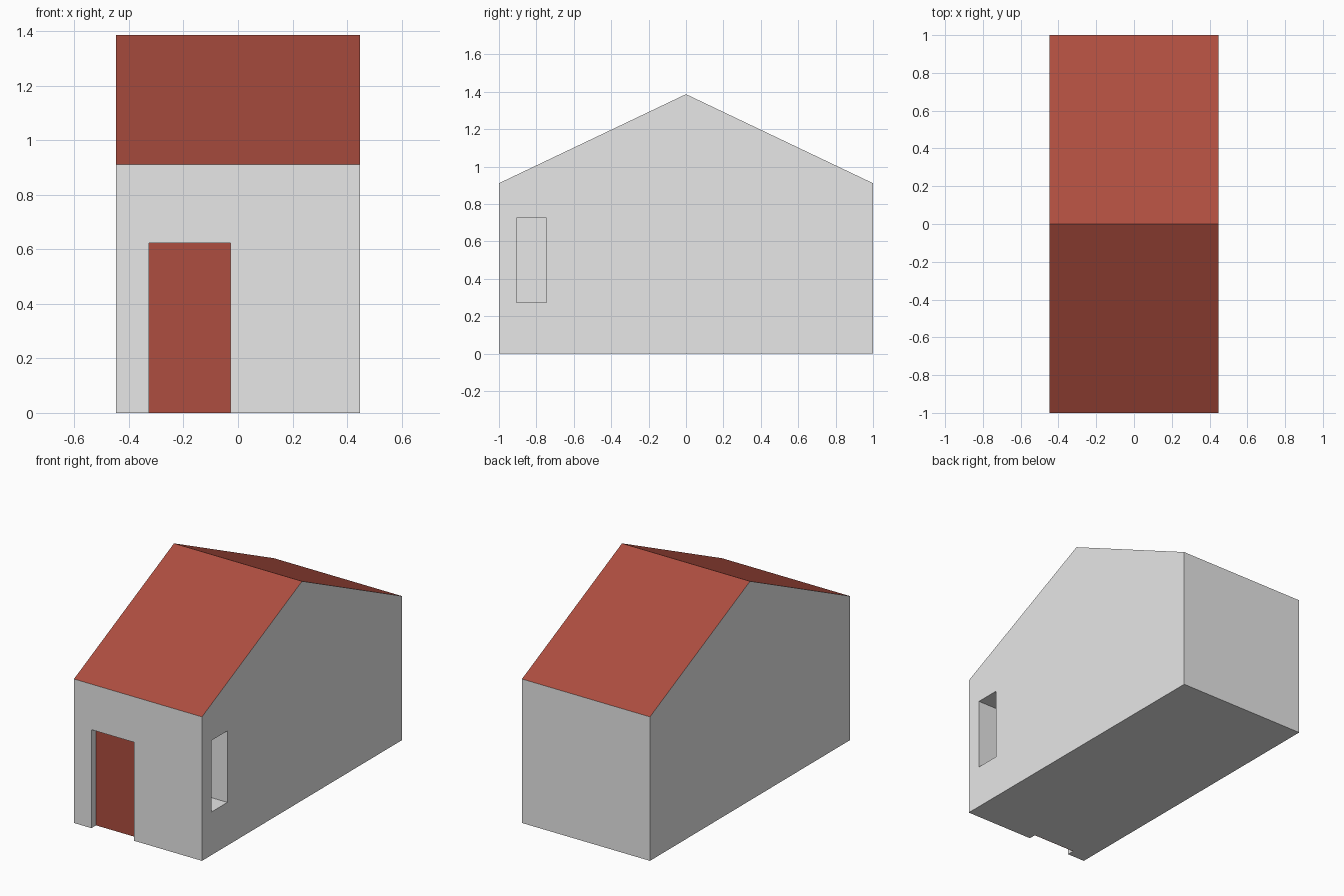
import bpy, bmesh

if "Cube" in bpy.data.objects:
    bpy.data.objects.remove(bpy.data.objects["Cube"])

HALF_W, HALF_D, EAVE, RIDGE = 0.448, 1.0, 0.911, 1.387
DOOR_X, DOOR_H, DOOR_DEPTH = (-0.326, -0.028), 0.623, 0.05
WIN_Y, WIN_Z, WIN_DEPTH = (-0.906, -0.746), (0.273, 0.725), 0.2


def material(name, rgb):
    mat = bpy.data.materials.new(name)
    mat.diffuse_color = (*rgb, 1)
    mat.use_nodes = True
    mat.node_tree.nodes["Principled BSDF"].inputs["Base Color"].default_value = mat.diffuse_color
    return mat


wall_grey = material("wall_grey", (0.8, 0.8, 0.8))
roof_red = material("brick_red", (0.42, 0.075, 0.05))


def add_object(name, bm, *mats):
    bmesh.ops.recalc_face_normals(bm, faces=bm.faces)
    mesh = bpy.data.meshes.new(name)
    bm.to_mesh(mesh)
    bm.free()
    for mat in mats:
        mesh.materials.append(mat)
    obj = bpy.data.objects.new(name, mesh)
    bpy.context.collection.objects.link(obj)
    return obj


def box(name, x, y, z, mat):
    bm = bmesh.new()
    bmesh.ops.create_cube(bm, size=1)
    for v in bm.verts:
        v.co = [a + (c + 0.5) * (b - a) for c, (a, b) in zip(v.co, (x, y, z))]
    return add_object(name, bm, mat)


# House: gable profile extruded along x
bm = bmesh.new()
profile = [(-HALF_D, 0), (HALF_D, 0), (HALF_D, EAVE), (0, RIDGE), (-HALF_D, EAVE)]
gable = bm.faces.new([bm.verts.new((-HALF_W, y, z)) for y, z in profile])
ext = bmesh.ops.extrude_face_region(bm, geom=[gable], use_keep_orig=True)
new_verts = [g for g in ext["geom"] if isinstance(g, bmesh.types.BMVert)]
bmesh.ops.translate(bm, verts=new_verts, vec=(2 * HALF_W, 0, 0))
house = add_object("house", bm, wall_grey, roof_red)

# Red roof: the upward facing slopes
for face in house.data.polygons:
    face.material_index = 1 if face.normal.z > 0.5 else 0

# Door and window recesses
door_back = -HALF_D + DOOR_DEPTH
cutters = [
    box("door_cutter", DOOR_X, (-1.2, door_back), (-0.2, DOOR_H), wall_grey),
    box("window_cutter", (HALF_W - WIN_DEPTH, 0.7), WIN_Y, WIN_Z, wall_grey),
]
for cutter in cutters:
    cut = house.modifiers.new(cutter.name, "BOOLEAN")
    cut.operation = "DIFFERENCE"
    cut.solver = "EXACT"
    cut.object = cutter
    cutter.hide_render = True
    cutter.display_type = "WIRE"

# Door panel at the back of its recess
box("door", DOOR_X, (door_back - 0.004, door_back), (0, DOOR_H), roof_red)
